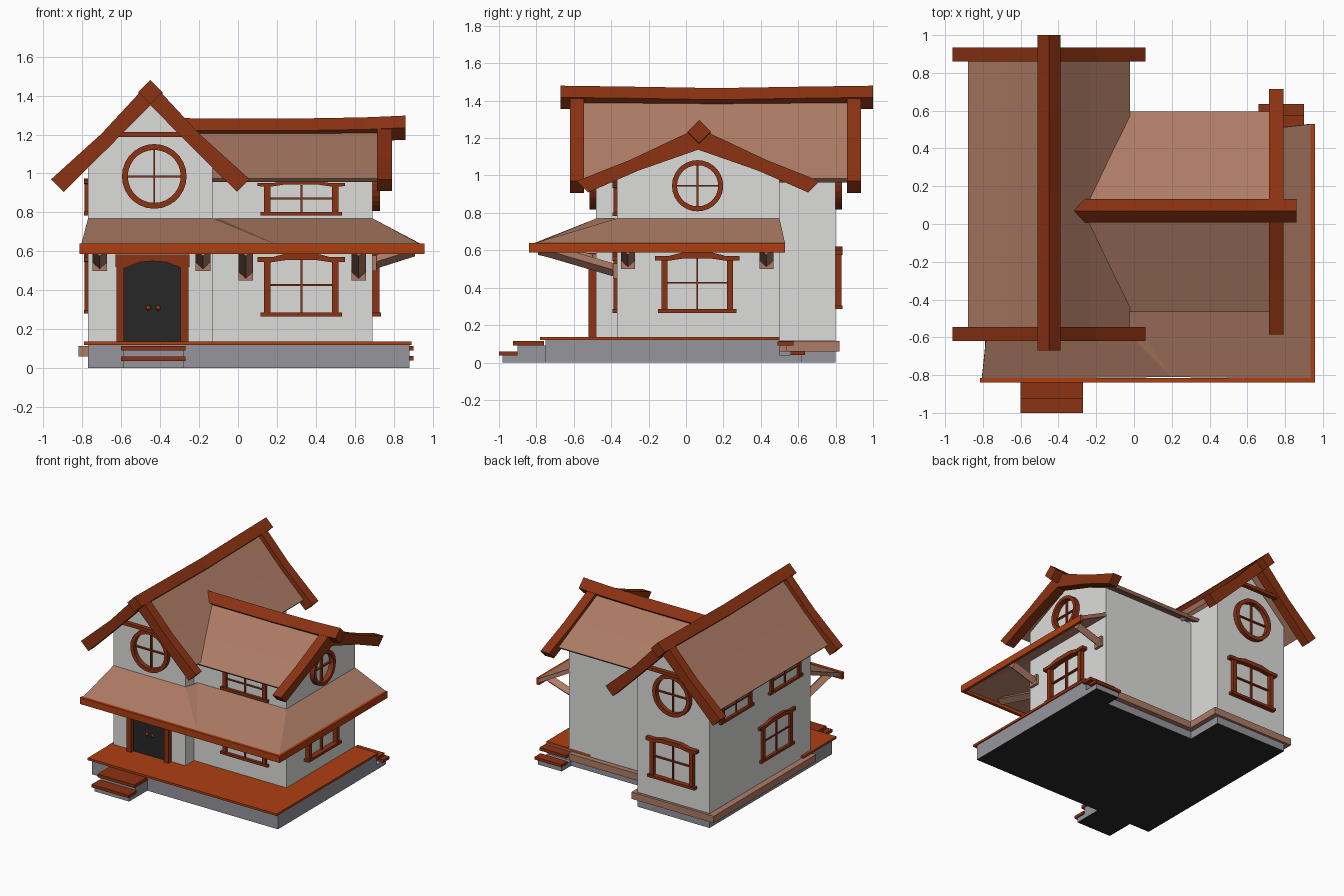
import bpy, bmesh, math
from mathutils import Matrix, Vector

if "Cube" in bpy.data.objects:
    bpy.data.objects.remove(bpy.data.objects["Cube"])


def mat(name, r, g, b):
    m = bpy.data.materials.new(name)
    m.diffuse_color = (r, g, b, 1)
    m.use_nodes = True
    m.node_tree.nodes["Principled BSDF"].inputs["Base Color"].default_value = m.diffuse_color
    return m


WALL = mat("plaster", 0.72, 0.72, 0.70)
TAN = mat("roof tan", 0.42, 0.20, 0.13)
TRIM = mat("dark wood", 0.26, 0.032, 0.006)
DECK = mat("orange wood", 0.42, 0.05, 0.006)
STONE = mat("stone grey", 0.30, 0.30, 0.335)
DARK = mat("near black", 0.02, 0.02, 0.02)


def finish(bm, name, *mats):
    bmesh.ops.recalc_face_normals(bm, faces=bm.faces)
    me = bpy.data.meshes.new(name)
    bm.to_mesh(me)
    bm.free()
    for m in mats:
        me.materials.append(m)
    ob = bpy.data.objects.new(name, me)
    bpy.context.collection.objects.link(ob)
    return ob


def loft(bm, rings, closed=False):
    """Skin equal-length rings of points; cap the ends unless closed."""
    vs = [[bm.verts.new(p) for p in r] for r in rings]
    n = len(vs[0])
    for i in range(len(vs) if closed else len(vs) - 1):
        a, b = vs[i], vs[(i + 1) % len(vs)]
        for j in range(n):
            bm.faces.new((a[j], a[(j + 1) % n], b[(j + 1) % n], b[j]))
    if not closed:
        bm.faces.new(vs[0])
        bm.faces.new(vs[-1])


def extrude(bm, pts, axis, a, b):
    def put(p, t):
        return {"x": (t, p[0], p[1]), "y": (p[0], t, p[1]), "z": (p[0], p[1], t)}[axis]
    loft(bm, [[put(p, a) for p in pts], [put(p, b) for p in pts]])


def prism(name, pts, axis, a, b, m):
    bm = bmesh.new()
    extrude(bm, pts, axis, a, b)
    return finish(bm, name, m)


def rect(u0, u1, v0, v1):
    return [(u0, v0), (u1, v0), (u1, v1), (u0, v1)]


def box(name, x0, x1, y0, y1, z0, z1, m):
    return prism(name, rect(x0, x1, y0, y1), "z", z0, z1, m)


# Stone foundation with step bases; undersides near black
for name, pts, h in [
    ("foundation", [(-.77, -.75), (.88, -.75), (.88, .5), (-.13, .5), (-.13, .8), (-.77, .8)], .12),
    ("front_step_base_low", rect(-.59, -.28, -.98, -.74), .037),
    ("front_step_base_high", rect(-.59, -.28, -.90, -.74), .09),
    ("side_step_base", rect(.67, .88, .49, .62), .04),
]:
    ob = prism(name, pts, "z", 0, h, STONE)
    ob.data.materials.append(DARK)
    for p in ob.data.polygons:
        p.material_index = 1 if p.normal.z < -.5 else 0

# Deck, steps and base boards
prism("deck", [(-.79, -.78), (.89, -.78), (.89, .5), (.5, .5), (.5, -.36), (-.79, -.36)],
      "z", .12, .137, DECK)
box("front_step_low", -.60, -.27, -1, -.90, .037, .06, TRIM)
box("front_step_high", -.60, -.27, -.925, -.76, .09, .115, TRIM)
box("side_step_low", .66, .90, .56, .635, .04, .062, TRIM)
box("side_step_high", .66, .90, .49, .575, .09, .113, TRIM)
box("base_board_left", -.82, -.09, -.48, .82, .06, .115, TAN)
box("base_board_back", -.1, .66, .4, .54, .06, .115, TAN)

# Walls: tall front-to-back gable, low side gable
CX, CY = -.45, .065
prism("main_walls", [(-.77, .1), (-.13, .1), (-.13, 1.05), (CX, 1.36), (-.77, 1.05)],
      "y", -.48, .8, WALL)
prism("wing_walls", [(-.37, .1), (.5, .1), (.5, .98), (CY, 1.18), (-.37, .98)],
      "x", -.3, .69, WALL)


def roof_profile(c, top, t):
    """Symmetric bent chevron, top line given as (distance, z), thickness t square to slope."""
    (_, z0), (d1, z1), (d2, z2) = top
    k = t * .72
    low = [(d2 - k, z2 - k), (d1 - k * .7, z1 - k * .95), (0, z0 - t * 1.38)]
    right = top + low
    left = [(-d, z) for d, z in (low[1::-1] + top[:0:-1])]
    return [(c + d, z) for d, z in right + left]


# Roof panels and barge boards
main_panel = [(0, 1.425), (.22, 1.19), (.43, .985)]
main_barge = [(0, 1.475), (.25, 1.205), (.51, .97)]
wing_panel = [(0, 1.225), (.3, 1.085), (.53, .975)]
wing_barge = [(0, 1.255), (.36, 1.085), (.65, .97)]
prism("main_roof", roof_profile(CX, main_panel, .03), "y", -.56, .87, TAN)
prism("wing_roof", roof_profile(CY, wing_panel, .025), "x", -.3, .73, TAN)
for name, a, b in (("front", -.62, -.545), ("back", .86, .935)):
    prism("barge_board_" + name, roof_profile(CX, main_barge, .09), "y", a, b, TRIM)
    prism("collar_beam_" + name, rect(CX - .2, CX + .2, 1.187, 1.212),
          "y", a + .02, b - .02, TRIM)
prism("barge_board_wing", roof_profile(CY, wing_barge, .085), "x", .715, .792, TRIM)


def ridge(name, pts, r):
    """Diamond section beam along a slightly sagging path."""
    bm = bmesh.new()
    side = Vector((0, 0, 1)).cross((Vector(pts[-1]) - Vector(pts[0]))).normalized() * r
    up = Vector((0, 0, r))
    loft(bm, [[Vector(p) + o for o in (up, side, -up, -side)] for p in pts])
    return finish(bm, name, TRIM)


ridge("main_ridge", [(CX, -.67, 1.418), (CX, -.25, 1.412), (CX, .165, 1.405),
                     (CX, .58, 1.412), (CX, 1.0, 1.418)], .062)
ridge("wing_ridge", [(-.4, .07, 1.222), (.3, .07, 1.22), (.65, .07, 1.226), (.86, .07, 1.235)], .062)

# Porch roof wrapping front and right, with fascia
bm = bmesh.new()
inner = [bm.verts.new((x, y, .77)) for x, y in
         ((-.77, -.48), (-.13, -.48), (-.1, -.37), (.69, -.37), (.69, .5))]
outer = [bm.verts.new((x, y, .635)) for x, y in
         ((-.805, -.82), (.2, -.81), (.94, -.82), (.945, .53))]
for f in ((inner[0], outer[0], outer[1], inner[1]), (inner[1], outer[1], inner[2]),
          (inner[2], outer[1], outer[2], inner[3]), (inner[3], outer[2], outer[3], inner[4])):
    bm.faces.new(f)
porch = finish(bm, "porch_roof", TAN)
sol = porch.modifiers.new("thickness", "SOLIDIFY")
sol.thickness = .03
sol.offset = -1 if porch.data.polygons[0].normal.z > 0 else 1
box("fascia_front", -.815, .957, -.84, -.815, .587, .64, DECK)
box("fascia_right", .935, .957, -.84, .53, .587, .64, DECK)


def place(ob, x, y, angle):
    ob.data.transform(Matrix.Translation((x, y, 0)) @ Matrix.Rotation(math.radians(angle), 4, "Z"))


# Porch brackets: wall block plus sloping diamond strut (built facing -y)
for i, (x, y, ang, reach, z) in enumerate([
        (-.71, -.48, 0, .31, .54), (-.18, -.48, 0, .31, .54), (.04, -.37, 0, .41, .49),
        (.62, -.37, 0, .41, .49), (.69, -.31, 90, .22, .54), (.69, .43, 90, .22, .54)]):
    bm = bmesh.new()
    extrude(bm, rect(-.038, .038, z - .04, z + .04), "y", .01, -.02)
    loft(bm, [[(dx, -t, zz + dz) for dx, dz in ((0, .035), (.038, 0), (0, -.035), (-.038, 0))]
              for t, zz in ((0, z), (reach, .61))])
    place(finish(bm, f"porch_bracket_{i}", TAN), x, y, ang)


def window(name, x, y, ang, z0, z1, d, arch=.012):
    """Framed window: sill, jambs, arched header and thin glazing bars."""
    bm = bmesh.new()
    extrude(bm, rect(-.21, .21, z0, z0 + .02), "y", .01, -d)
    for s in (-1, 1):
        extrude(bm, rect(s * .175 - .016, s * .175 + .016, z0 + .01, z1 - .025), "y", .01, -d * .8)
    e = .045 if z1 - z0 > .25 else .03
    half = [(.225, -e + .003), (.225, -arch), (.15, -arch), (.08, 0)]
    low = [(.16, -e), (.08, -e + .012)]
    header = ([(-a, b) for a, b in half] + half[::-1] + low + [(-a, b) for a, b in low[::-1]])
    extrude(bm, [(a, z1 + b) for a, b in header], "y", .01, -d)
    extrude(bm, rect(-.005, .005, z0 + .01, z1 - .02), "y", .01, -d * .4)
    zm = (z0 + z1) / 2
    extrude(bm, rect(-.17, .17, zm - .005, zm + .005), "y", .01, -d * .4)
    place(finish(bm, name, TRIM), x, y, ang)


def round_window(name, x, y, ang, z, r, w, d):
    bm = bmesh.new()
    rings = []
    for i in range(28):
        a = math.tau * i / 28
        rings.append([(q * math.cos(a), t, z + q * math.sin(a))
                      for q, t in ((r, .01), (r, -d), (r - w, -d), (r - w, .01))])
    loft(bm, rings, closed=True)
    extrude(bm, rect(-.005, .005, z - r + .01, z + r - .01), "y", .01, -d * .4)
    extrude(bm, rect(-r + .01, r - .01, z - .005, z + .005), "y", .01, -d * .4)
    place(finish(bm, name, TRIM), x, y, ang)


# Windows on every side
window("window_front_lower", .325, -.37, 0, .265, .588, .022, .018)
window("window_front_upper", .325, -.37, 0, .783, .962, .022)
window("window_right", .69, .06, 90, .265, .588, .045, .018)
window("window_back", CX, .8, 180, .285, .62, .038, .018)
window("window_left_lower", -.77, -.04, -90, .28, .59, .022, .018)
for i, y in enumerate((-.15, .47)):
    window(f"window_left_upper_{i}", -.77, y, -90, .785, .975, .022)
round_window("round_window_front", -.43, -.48, 0, .985, .166, .03, .035)
round_window("round_window_back", CX, .8, 180, .985, .166, .03, .035)
round_window("round_window_right", .69, .062, 90, .945, .137, .027, .04)

# Double front door with frame and knobs
prism("door", [(-.595, .137), (-.275, .137), (-.275, .52), (-.38, .55), (-.49, .55), (-.595, .52)],
      "y", -.47, -.489, DARK)
bm = bmesh.new()
for c in (-.605, -.275):
    extrude(bm, rect(c - .02, c + .02, .137, .53), "y", -.47, -.52)
extrude(bm, [(-.63, .52), (-.63, .585), (-.25, .585), (-.25, .52), (-.29, .515),
             (-.37, .545), (-.44, .55), (-.50, .545), (-.58, .515)], "y", -.47, -.522)
finish(bm, "door_frame", TRIM)
for i, x in enumerate((-.46, -.41)):
    bm = bmesh.new()
    bmesh.ops.create_uvsphere(bm, u_segments=10, v_segments=6, radius=.014,
                              matrix=Matrix.Translation((x, -.498, .31)))
    finish(bm, f"door_knob_{i}", TRIM)
